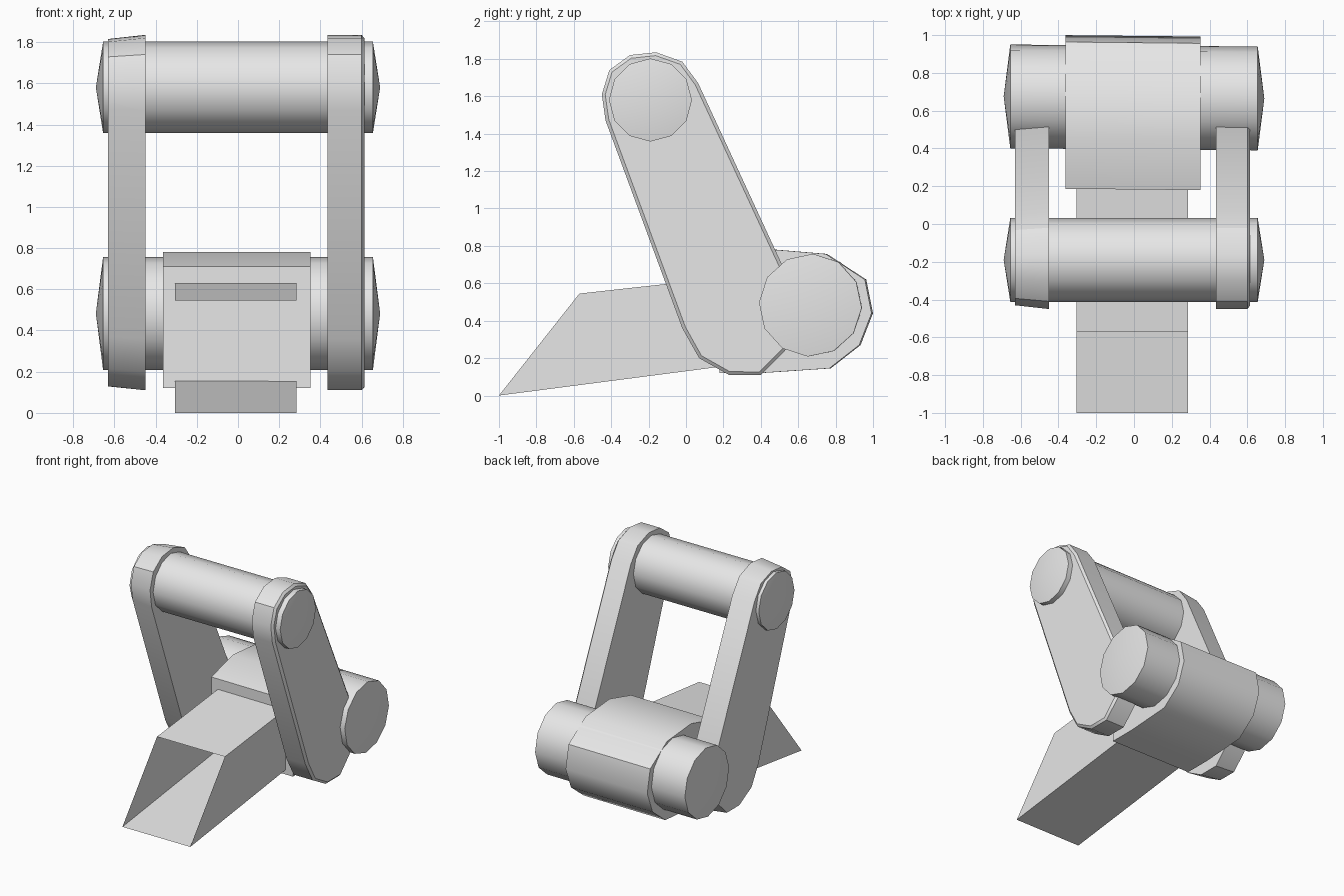
import bpy, bmesh, math
from mathutils import Vector

cube = bpy.data.objects.get("Cube")
if cube:
    bpy.data.objects.remove(cube, do_unlink=True)

GREY = (0.8, 0.8, 0.8, 1)
grey = bpy.data.materials.new("light grey")
grey.use_nodes = True
grey.diffuse_color = GREY
grey.node_tree.nodes["Principled BSDF"].inputs["Base Color"].default_value = GREY


def finish(name, bm, smooth_angle):
    """Turn a bmesh into a shaded object."""
    mesh = bpy.data.meshes.new(name)
    bm.to_mesh(mesh)
    bm.free()
    mesh.materials.append(grey)
    obj = bpy.data.objects.new(name, mesh)
    bpy.context.collection.objects.link(obj)
    if smooth_angle:
        bpy.ops.object.select_all(action='DESELECT')
        obj.select_set(True)
        bpy.context.view_layer.objects.active = obj
        bpy.ops.object.shade_smooth_by_angle(angle=math.radians(smooth_angle))
    return obj


def inset(profile, amount):
    """Move a clockwise (y, z) outline inwards."""
    points = [Vector(p) for p in profile]
    result = []
    for i, p in enumerate(points):
        a = (p - points[i - 1]).normalized()
        b = (points[(i + 1) % len(points)] - p).normalized()
        normal = Vector((a.y + b.y, -a.x - b.x)).normalized()
        result.append(p + normal * amount)
    return result


def prism(name, profile, sections, skew=0, smooth_angle=0, open_edge=None):
    """Sweep a (y, z) outline along x; each section is (x, inset)."""
    bm = bmesh.new()
    rings = []
    for x, amount in sections:
        rings.append([bm.verts.new((x, y - skew * x, z)) for y, z in inset(profile, amount)])
    count = len(profile)
    for low, high in zip(rings, rings[1:]):
        for i in range(count):
            if i != open_edge:
                j = (i + 1) % count
                bm.faces.new((low[i], low[j], high[j], high[i]))
    bm.faces.new(rings[0])
    bm.faces.new(rings[-1])
    bmesh.ops.recalc_face_normals(bm, faces=bm.faces)
    return finish(name, bm, smooth_angle)


def pin(name, y, z, radius, turn, skew=0):
    """Twelve-sided cross pin with shallow pointed ends."""
    rim, tip = 0.655, 0.69
    bm = bmesh.new()
    rings = []
    for x in (-rim, rim):
        ring = []
        for k in range(12):
            a = math.radians(turn + 30 * k)
            ring.append(bm.verts.new((x, y + radius * math.cos(a) - skew * x,
                                      z + radius * math.sin(a))))
        rings.append(ring)
    tips = [bm.verts.new((x, y - skew * x, z)) for x in (-tip, tip)]
    for k in range(12):
        j = (k + 1) % 12
        bm.faces.new((rings[0][k], rings[0][j], rings[1][j], rings[1][k]))
        for ring, point in zip(rings, tips):
            bm.faces.new((ring[k], ring[j], point))
    bmesh.ops.recalc_face_normals(bm, faces=bm.faces)
    return finish(name, bm, 35)


# Cross pins
pin("upper_pin", -0.19, 1.58, 0.222, 0)
pin("rear_pin", 0.67, 0.483, 0.275, -3, 0.008)

# Side arms, one tapered and one with a chamfered outer rim
arm = [(-0.45, 1.61), (-0.41, 1.74), (-0.30, 1.82), (-0.16, 1.835), (-0.02, 1.785),
       (0.065, 1.67), (0.55, 0.62), (0.575, 0.42), (0.53, 0.24), (0.40, 0.11),
       (0.23, 0.11), (0.07, 0.2), (-0.02, 0.36), (-0.43, 1.47)]
prism("right_arm", arm, [(-0.63, 0.02), (-0.45, 0)], smooth_angle=32)
prism("left_arm", arm, [(0.435, 0), (0.6, 0), (0.615, 0.018)], smooth_angle=32)

# Rounded rear housing
housing = [(0.183, 0.12), (0.183, 0.71), (0.45, 0.782), (0.75, 0.757), (0.96, 0.62),
           (0.996, 0.44), (0.93, 0.27), (0.77, 0.145), (0.4, 0.12)]
prism("rear_housing", housing, [(-0.363, 0), (0.352, 0)], 0.01, smooth_angle=35)

# Thin scoop, open at the front
scoop = [(-1, 0), (-0.57, 0.545), (0.2, 0.63), (0.2, 0.156)]
prism("front_scoop", scoop, [(-0.305, 0), (0.285, 0)], open_edge=0)
